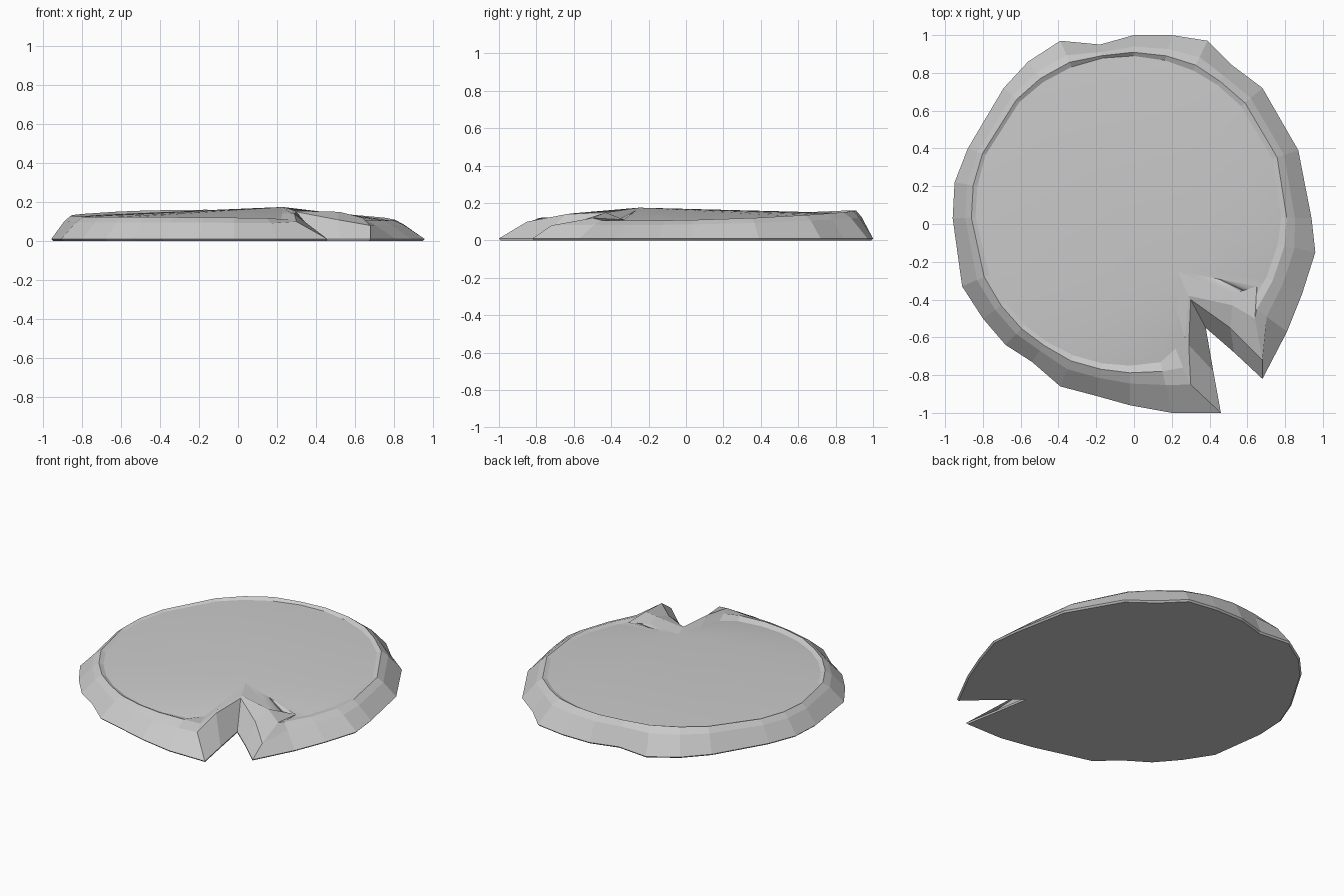
import bpy
import math
from mathutils import Vector

default_cube = bpy.data.objects.get("Cube")
if default_cube:
    bpy.data.objects.remove(default_cube, do_unlink=True)

# One plain grey for the whole pad
grey = bpy.data.materials.new("plain grey")
grey.use_nodes = True
colour = (0.6, 0.6, 0.6, 1)
grey.diffuse_color = colour
grey.node_tree.nodes["Principled BSDF"].inputs["Base Color"].default_value = colour


def add_mesh(name, points, faces, smooth=False):
    mesh = bpy.data.meshes.new(name)
    mesh.from_pydata([tuple(p) for p in points], [], faces)
    mesh.materials.append(grey)
    for polygon in mesh.polygons:
        polygon.use_smooth = smooth
    mesh.update()
    pad_part = bpy.data.objects.new(name, mesh)
    bpy.context.collection.objects.link(pad_part)
    return pad_part


# Irregular round outline, anticlockwise from the right of the notch
outline = [
    (.81, -.57), (.89, -.37), (.96, -.15), (.94, .03), (.87, .39), (.68, .72),
    (.52, .84), (.39, .97), (.2, 1), (0, 1), (-.18, .95), (-.39, .97),
    (-.56, .86), (-.69, .72), (-.88, .4), (-.95, .22), (-.96, .03),
    (-.91, -.33), (-.8, -.5), (-.68, -.64), (-.54, -.73), (-.39, -.86),
    (-.2, -.91), (-.02, -.96), (.2, -1),
]

# Notch sections: outer edge, shoulder, crest, plate edge
notch = [
    [(.46, -1, .01), (.3, -.85, .1), (.26, -.76, .11), (.22, -.66, .11)],
    [(.42, -.78, .01), (.29, -.64, .14), (.27, -.6, .145), (.23, -.48, .14)],
    [(.38, -.55, .01), (.3, -.4, .15), (.29, -.38, .155), (.23, -.25, .175)],
    [(.53, -.68, .01), (.51, -.55, .11), (.52, -.43, .15), (.52, -.37, .12)],
    [(.68, -.82, .01), (.68, -.72, .08), (.64, -.5, .12), (.65, -.33, .11)],
]
TIP = 2  # notch section holding the raised inner tip


def rim_section(x, y):
    """Cross-section of the rim from the outer edge in to the plate."""
    angle = math.atan2(y - .07, x + .03)
    c, s = math.cos(angle), math.sin(angle)
    outer = Vector((x, y, .01))
    inner = Vector((-.03 + .81 * c, .07 + .82 * s, 0))
    crest_z = .12 - .01 * c + .02 * s + .02 * s * s
    shoulder = outer.lerp(inner, .55)
    shoulder.z = crest_z * .78
    crest = outer.lerp(inner, .82)
    crest.z = crest_z
    inner.z = .115 - .008 * c + .02 * s + .01 * s * s
    return [outer, shoulder, crest, inner]


sections = [rim_section(x, y) for x, y in outline]
sections += [[Vector(p) for p in section] for section in notch]
count = len(sections)

# Faceted rim with its notch walls
rim_points = [p for section in sections for p in section]
rings = len(sections[0])
rim_faces = []
for i in range(count):
    a, b = i * rings, (i + 1) % count * rings
    for k in range(rings - 1):
        rim_faces.append((a + k, b + k, b + k + 1, a + k + 1))
add_mesh("rim", rim_points, rim_faces)

# Broad top plate fanned out from the raised notch tip
plate_points = [section[-1] for section in sections]
tip = len(outline) + TIP
plate_faces = [(tip, (tip + j) % count, (tip + j + 1) % count)
               for j in range(1, count - 1)]
add_mesh("top_plate", plate_points, plate_faces, smooth=True)

# Flat underside with a thin tucked-in edge
edge = [section[0] for section in sections]
base = [Vector((p.x * .99, p.y * .99, 0)) for p in edge]
base_faces = [tuple(reversed(range(count, 2 * count)))]
for i in range(count):
    j = (i + 1) % count
    base_faces.append((count + i, count + j, j, i))
add_mesh("underside", edge + base, base_faces)
